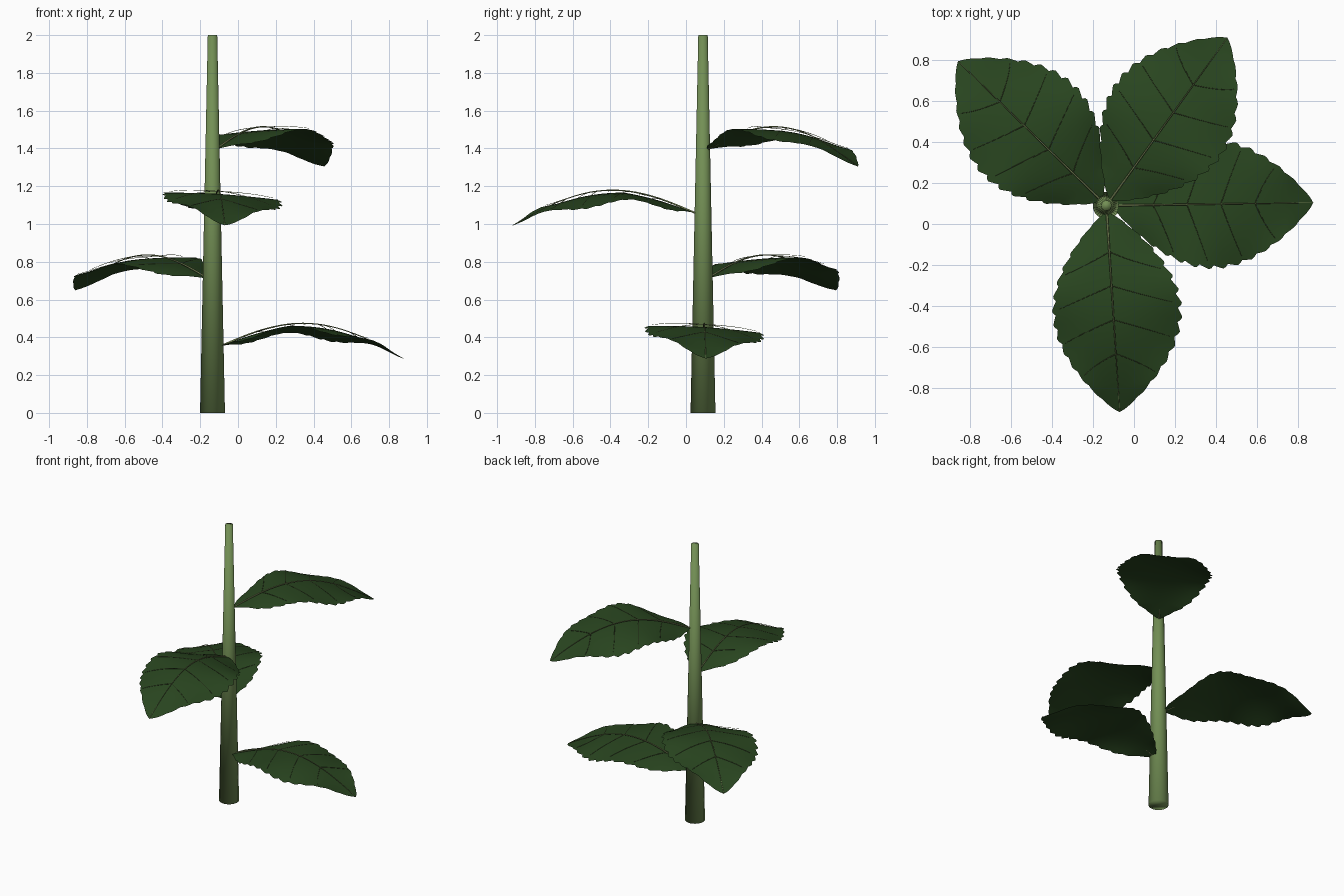
import bpy, bmesh, math
from mathutils import Vector

if "Cube" in bpy.data.objects:
    bpy.data.objects.remove(bpy.data.objects["Cube"])

STEM = Vector((-0.135, 0.09, 0))


def material(name, rgb):
    m = bpy.data.materials.new(name)
    m.diffuse_color = (*rgb, 1)
    m.use_nodes = True
    m.node_tree.nodes["Principled BSDF"].inputs["Base Color"].default_value = m.diffuse_color
    return m


stem_green = material("stem green", (0.17, 0.275, 0.09))
leaf_green = material("leaf green", (0.022, 0.06, 0.014))
vein_olive = material("vein olive", (0.18, 0.23, 0.09))


def activate(ob):
    bpy.ops.object.select_all(action='DESELECT')
    ob.select_set(True)
    bpy.context.view_layer.objects.active = ob


def half_width(t):
    return 0.308 * max(math.sin(math.pi * t), 0) ** 0.82


def leaf_point(leaf, t, s, lift=0.0):
    """Point on an arched, slightly rolled blade: t runs base to tip, s runs -1..1 across."""
    angle, z0, droop, skew = leaf
    out = Vector((math.cos(angle), math.sin(angle), 0))
    side = Vector((-out.y, out.x, 0))
    arch = math.sin(math.pi * t)
    w = half_width(t) * s * (1 + skew * s)
    k = half_width(t) * s / 0.308
    # ripple along the margins
    ripple = 0.016 * s * s * math.sin(2 * math.pi * (t - 0.27) / 0.47) * min(1, 8 * t, 8 * (1 - t))
    z = z0 + (0.12 + lift) * arch - droop * t * t - 0.019 * k - 0.028 * k * k + ripple
    return STEM + out * (0.03 + 0.98 * t) + side * w + Vector((0, 0, z))


def blade(name, leaf, rows=84, cols=10, teeth=14):
    bm = bmesh.new()
    grid = []
    for i in range(rows + 1):
        t = i / rows
        # saw-toothed margin, only the outer part of the row is stretched
        saw = (t * teeth) % 1.0
        tooth = 0.095 * (saw if saw < 0.75 else (1 - saw) * 3) - 0.03
        row = []
        for j in range(cols + 1):
            s = 2 * j / cols - 1
            row.append(bm.verts.new(leaf_point(leaf, t, s * (1 + tooth * s ** 4))))
        grid.append(row)
    for a, b in zip(grid, grid[1:]):
        for j in range(cols):
            bm.faces.new((a[j], b[j], b[j + 1], a[j + 1]))
    bmesh.ops.remove_doubles(bm, verts=bm.verts, dist=1e-5)
    bmesh.ops.recalc_face_normals(bm, faces=bm.faces)
    if sum(f.normal.z for f in bm.faces) < 0:
        bmesh.ops.reverse_faces(bm, faces=bm.faces)
    for f in bm.faces:
        f.smooth = True
    me = bpy.data.meshes.new(name)
    bm.to_mesh(me)
    bm.free()
    me.materials.append(leaf_green)
    bpy.context.collection.objects.link(bpy.data.objects.new(name, me))


def veins(name, leaf):
    cu = bpy.data.curves.new(name, 'CURVE')
    cu.dimensions = '3D'
    cu.bevel_depth = 0.001
    cu.bevel_resolution = 1
    cu.use_fill_caps = True

    def line(points, r0, r1):
        sp = cu.splines.new('POLY')
        sp.points.add(len(points) - 1)
        for i, (p, q) in enumerate(zip(sp.points, points)):
            p.co = (*q, 1)
            p.radius = r0 + (r1 - r0) * i / (len(points) - 1)

    # midrib
    line([leaf_point(leaf, i / 24, 0, 0.02) for i in range(25)], 5.5, 1.5)
    # paired side veins, sweeping towards the tip
    for t0 in (0.2, 0.37, 0.54, 0.71):
        for sgn in (-1, 1):
            line([leaf_point(leaf, t0 + 0.1 * k / 8, sgn * 0.9 * k / 8, 0.02 - 0.001 * k)
                  for k in range(9)], 2, 1)
    cu.materials.append(vein_olive)
    ob = bpy.data.objects.new(name, cu)
    bpy.context.collection.objects.link(ob)
    activate(ob)
    bpy.ops.object.convert(target='MESH')


# stem
bpy.ops.mesh.primitive_cone_add(vertices=32, radius1=0.066, radius2=0.025, depth=2,
                                location=STEM + Vector((0, 0, 1)))
stem = bpy.context.object
stem.name = "stem"
stem.data.materials.append(stem_green)
bpy.ops.object.shade_smooth()

# four leaves spiralling up the stem: direction, base height, tip droop, sideways skew
LEAVES = [(0.8, 0.348, 0.06, 0), (135.8, 0.71, 0.06, 0),
          (-86.3, 1.053, 0.06, 0.06), (54.2, 1.395, 0.09, 0)]
for n, (deg, z0, droop, skew) in enumerate(LEAVES, 1):
    leaf = (math.radians(deg), z0, droop, skew)
    blade(f"leaf_{n}", leaf)
    veins(f"leaf_veins_{n}", leaf)
